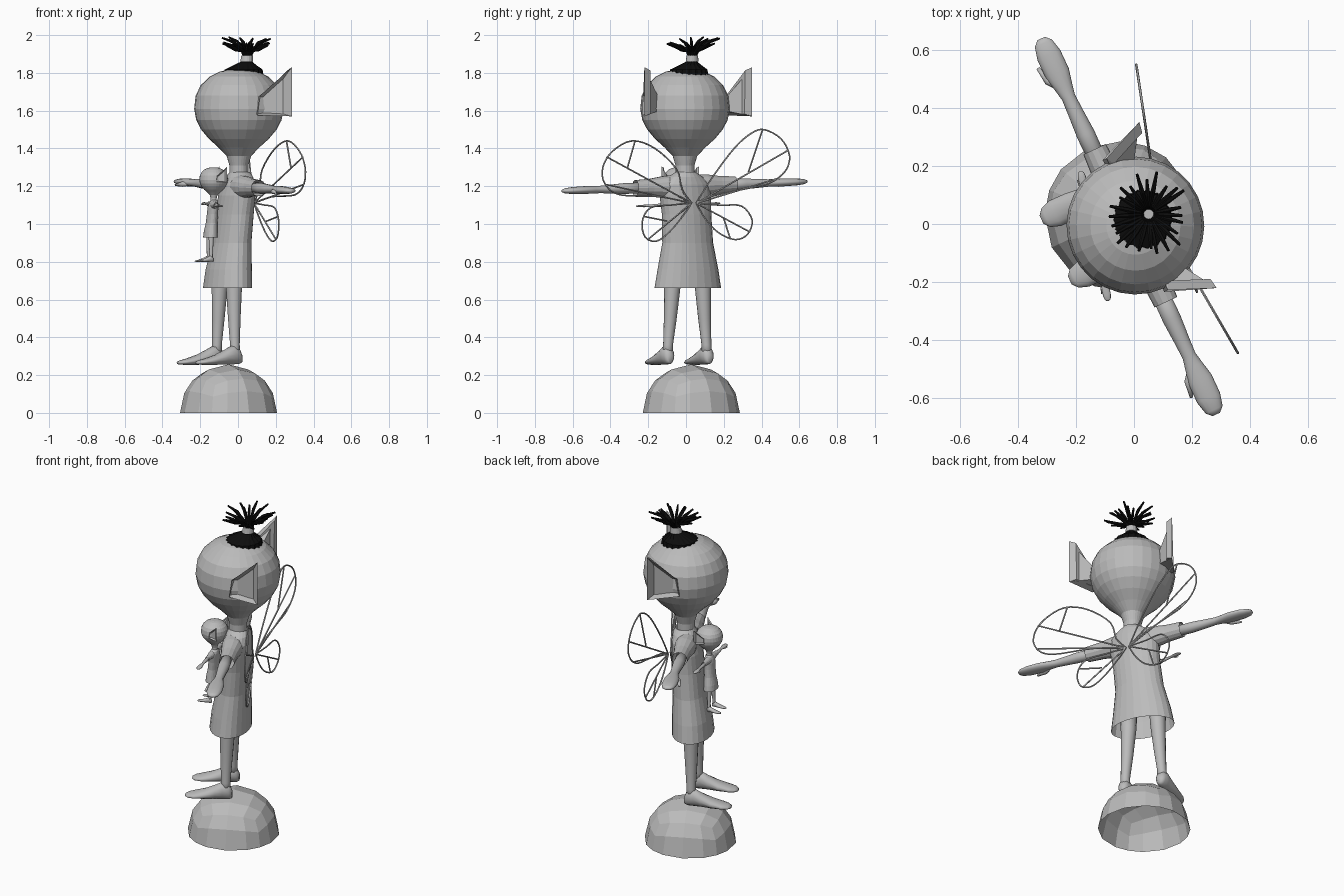
import bpy, bmesh, math, random
from mathutils import Vector, Matrix

if "Cube" in bpy.data.objects:
    bpy.data.objects.remove(bpy.data.objects["Cube"])

random.seed(4)


def material(name, v):
    m = bpy.data.materials.new(name)
    m.diffuse_color = (v, v, v, 1)
    m.use_nodes = True
    m.node_tree.nodes["Principled BSDF"].inputs["Base Color"].default_value = m.diffuse_color
    return m


GREY = material("plain grey", 0.5)
BLACK = material("hair black", 0.004)


def finish(bm, name, mat, M=Matrix(), smooth=False):
    bmesh.ops.recalc_face_normals(bm, faces=bm.faces)
    bm.transform(M)
    me = bpy.data.meshes.new(name)
    bm.to_mesh(me)
    bm.free()
    me.materials.append(mat)
    for p in me.polygons:
        p.use_smooth = smooth
    ob = bpy.data.objects.new(name, me)
    bpy.context.collection.objects.link(ob)
    return ob


def skin(bm, rings, caps):
    """Join rings of points into a quad surface."""
    rows = [[bm.verts.new(p) for p in r] for r in rings]
    n = len(rows[0])
    for a, b in zip(rows, rows[1:]):
        for i in range(n):
            j = (i + 1) % n
            bm.faces.new((a[i], a[j], b[j], b[i]))
    if caps:
        bm.faces.new(rows[0])
        bm.faces.new(rows[-1])


def loft(bm, sections, axis='z', n=16, caps=True):
    """Elliptical sections (x, y, z, ra, rb) across the given axis."""
    rings = []
    for x, y, z, ra, rb in sections:
        r = []
        for i in range(n):
            t = 2 * math.pi * i / n
            a, b = ra * math.cos(t), rb * math.sin(t)
            d = {'z': (a, b, 0), 'x': (0, a, b), 'y': (a, 0, b)}[axis]
            r.append(Vector((x, y, z)) + Vector(d))
        rings.append(r)
    skin(bm, rings, caps)


def tube(bm, pts, radii, n=5):
    """Round rod that follows a path."""
    pts = [Vector(p) for p in pts]
    rings = []
    for k, p in enumerate(pts):
        d = (pts[min(k + 1, len(pts) - 1)] - pts[max(k - 1, 0)]).normalized()
        u = d.cross(Vector((0.31, 0.2, 0.93))).normalized()
        v = d.cross(u)
        rings.append([p + radii[k] * (u * math.cos(t) + v * math.sin(t))
                      for t in (2 * math.pi * i / n for i in range(n))])
    skin(bm, rings, True)


def figure(M, pre):
    # head and neck
    bm = bmesh.new()
    prof = [(.05, 1.25), (.05, 1.31), (.065, 1.36), (.108, 1.405), (.158, 1.45), (.2, 1.5),
            (.226, 1.55), (.237, 1.61), (.229, 1.68), (.202, 1.735), (.155, 1.78),
            (.1, 1.807), (.05, 1.818)]
    loft(bm, [(.007, .002, z, r, r) for r, z in prof], n=28)
    finish(bm, pre + "head", GREY, M)

    # tunic body, open at the hem
    bm = bmesh.new()
    loft(bm, [(-.032, -.046, .66, .187, .116), (-.03, -.04, .76, .17, .11),
              (-.022, -.026, .90, .142, .094), (-.01, -.014, 1.05, .138, .09),
              (0, -.008, 1.15, .145, .086), (.004, 0, 1.21, .138, .078),
              (.006, .006, 1.25, .095, .066), (.006, .008, 1.275, .054, .054)],
         n=24, caps=False)
    finish(bm, pre + "tunic", GREY, M)

    for s, side in ((1, "left_"), (-1, "right_")):
        # short sleeve
        bm = bmesh.new()
        loft(bm, [(s * x, -.014, 1.2 - .035 * s * x, r, r)
                  for x, r in ((.06, .062), (.12, .06), (.2, .048), (.29, .043))],
             'x', 14, False)
        finish(bm, pre + side + "sleeve", GREY, M)

        # arm, flat hand and thumb
        bm = bmesh.new()
        arm = [(.2, .03, .03), (.35, .032, .029), (.43, .027, .024), (.49, .024, .02),
               (.53, .032, .02), (.58, .043, .021), (.65, .043, .019), (.695, .032, .014),
               (.713, .014, .007)]
        loft(bm, [(s * x, -.02, 1.2 - .035 * s * x, a, b) for x, a, b in arm], 'x', 14)
        z = 1.195 - .02 * s
        tube(bm, [(s * .53, -.03, z), (s * .57, -.06, z - .004), (s * .625, -.073, z - .008)],
             (.012, .014, .006), 8)
        finish(bm, pre + side + "arm", GREY, M, True)

        # leg
        bm = bmesh.new()
        leg = [(.088, -.05, .78, .048), (.09, -.05, .66, .043), (.1, -.053, .5, .034),
               (.112, -.055, .36, .026), (.114, -.055, .3, .03)]
        loft(bm, [(-.033 + s * x, y, z, r, r) for x, y, z, r in leg], n=14)
        finish(bm, pre + side + "leg", GREY, M, True)

        # foot
        bm = bmesh.new()
        foot = [(-.018, .288, .016, .022), (-.035, .302, .03, .045), (-.07, .308, .037, .052),
                (-.11, .296, .04, .041), (-.17, .281, .047, .027), (-.23, .271, .048, .017),
                (-.265, .267, .036, .012), (-.282, .265, .015, .007)]
        loft(bm, [(-.033 + s * .115, y, z, a, b) for y, z, a, b in foot], 'y', 14)
        finish(bm, pre + side + "foot", GREY, M, True)

        # pointed ear: wedge from the head opening to a hollow rim
        bm = bmesh.new()
        inner = [(.19, .0, 1.6), (.19, .085, 1.6), (.19, .085, 1.66), (.19, .01, 1.66)]
        rim = [(.25, -.005, 1.575), (.315, .165, 1.57), (.315, .165, 1.83), (.25, .01, 1.68)]
        skin(bm, [[(s * x + .005, y, z) for x, y, z in r] for r in (inner, rim)], True)
        bm.faces.ensure_lookup_table()
        outer = bm.faces[-1]
        bmesh.ops.recalc_face_normals(bm, faces=bm.faces)
        bmesh.ops.inset_region(bm, faces=[outer], thickness=.018)
        bmesh.ops.translate(bm, verts=outer.verts, vec=(-s * .035, 0, 0))
        finish(bm, pre + side + "ear", GREY, M)


# main figure and the small doll carried on its chest
figure(Matrix.Rotation(math.radians(-65), 4, 'Z'), "")
figure(Matrix.Translation((-.13, -.04, .718)) @ Matrix.Rotation(math.radians(-78), 4, 'Z')
       @ Matrix.Scale(.32, 4), "doll_")

# hollow half-ball base
bm = bmesh.new()
bmesh.ops.create_cube(bm, size=2)
bmesh.ops.subdivide_edges(bm, edges=bm.edges[:], cuts=3, use_grid_fill=True)
for v in bm.verts:
    v.co = v.co.normalized() * .257
bmesh.ops.delete(bm, geom=[v for v in bm.verts if v.co.z < -.001], context='VERTS')
finish(bm, "dome_base", GREY, Matrix.Translation((-.05, .028, 0))
       @ Matrix.Rotation(math.radians(-65), 4, 'Z'))

# hair patch with a ragged edge
bm = bmesh.new()
rings = []
for r, z, x, y in ((.105, 1.79, .03, .015), (.1, 1.818, .03, .015), (.065, 1.838, .036, .022),
                   (.032, 1.858, .045, .03), (.022, 1.885, .048, .033)):
    rings.append([(x + r * (1 - .07 * (i % 2)) * math.cos(i * math.pi / 18),
                   y + r * (1 - .07 * (i % 2)) * math.sin(i * math.pi / 18), z)
                  for i in range(36)])
skin(bm, rings, True)
finish(bm, "hair_patch", BLACK)

# hair tie
bm = bmesh.new()
loft(bm, [(.046, .032, 1.86, .034, .034), (.048, .034, 1.893, .03, .03)], n=16)
finish(bm, "hair_tie", GREY)

# fan of hair strands
bm = bmesh.new()
for i in range(24):
    a = 2 * math.pi * i / 24 + random.uniform(-.08, .08)
    reach, top = random.uniform(.11, .155), random.uniform(1.94, 1.992)
    path = [(.018, 1.885), (.03, 1.915), (reach * .55, top - .022), (reach, top)]
    tube(bm, [(.05 + r * math.cos(a), .034 + r * math.sin(a), z) for r, z in path],
         (.005, .006, .009, .005), 6)
finish(bm, "hair_strands", BLACK)


# wire wings: outlines in (y, z), each pair lying in one upright plane
def wing(name, outline, struts, slope, x0):
    def place(p):
        return Vector((x0 + slope * p[0], p[0], p[1]))
    bm = bmesh.new()
    pts = [place(p) for p in outline]
    loop = []
    n = len(pts)
    for i in range(n - 1):                       # smooth path through the points
        p0, p1, p2, p3 = pts[max(i - 1, 0)], pts[i], pts[i + 1], pts[min(i + 2, n - 1)]
        for k in range(4):
            t = k / 4
            loop.append(.5 * (2 * p1 + (p2 - p0) * t + (2 * p0 - 5 * p1 + 4 * p2 - p3) * t * t
                              + (3 * p1 - p0 - 3 * p2 + p3) * t ** 3))
    loop.append(pts[-1])
    tube(bm, loop, [.0045] * len(loop))
    for a, b in struts:
        tube(bm, [place(a), place(b)], (.0045, .0045))
    finish(bm, name, GREY)


r1, r2 = (.055, 1.11), (.03, 1.11)
wing("right_upper_wing",
     [r1, (.135, 1.24), (.255, 1.4), (.345, 1.48), (.415, 1.5), (.505, 1.45), (.548, 1.36),
      (.525, 1.28), (.44, 1.215), (.31, 1.185), (.15, 1.15), r1],
     [(r1, (.54, 1.39)), ((.33, 1.275), (.405, 1.5)), (r1, (.48, 1.24))], -.15, .09)
wing("right_lower_wing",
     [r1, (.18, 1.1), (.295, 1.095), (.35, 1.02), (.325, .945), (.26, .917), (.17, .955),
      (.1, 1.03), r1],
     [(r1, (.335, .96)), ((.2, 1.03), (.235, .92))], -.15, .09)
wing("left_upper_wing",
     [r2, (-.02, 1.18), (-.05, 1.29), (-.165, 1.4), (-.285, 1.44), (-.39, 1.385), (-.44, 1.3),
      (-.43, 1.215), (-.35, 1.155), (-.14, 1.145), r2],
     [(r2, (-.42, 1.355)), ((-.31, 1.3), (-.27, 1.44)), (r2, (-.43, 1.21))], -.58, .1)
wing("left_lower_wing",
     [r2, (-.08, 1.1), (-.19, 1.085), (-.232, 1.01), (-.215, .93), (-.155, .91), (-.085, .96),
      (-.01, 1.05), r2],
     [(r2, (-.2, .92)), ((-.1, 1.015), (-.225, 1.04))], -.5, .1)
